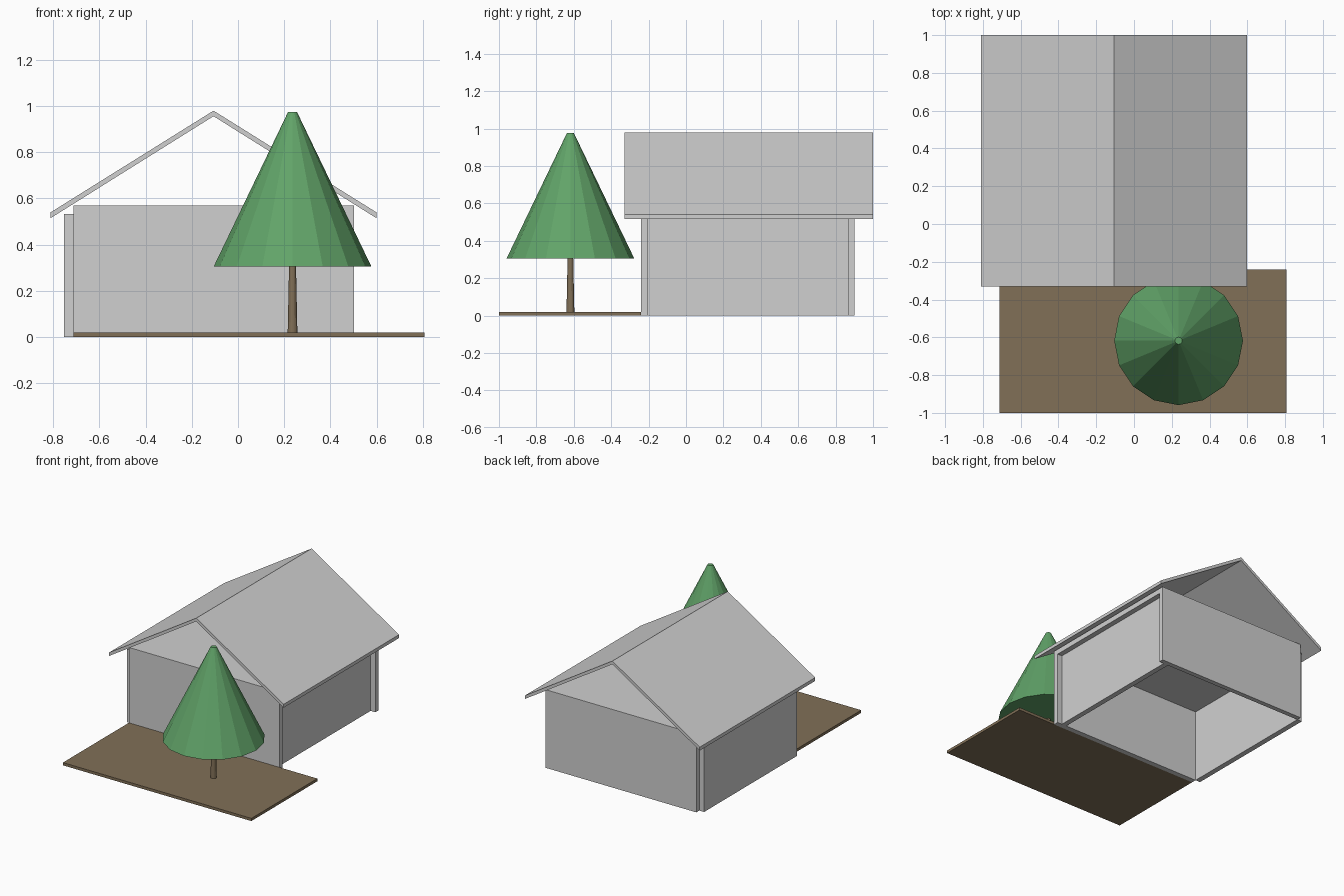
import bpy
import bmesh

cube = bpy.data.objects.get("Cube")
if cube:
    bpy.data.objects.remove(cube, do_unlink=True)


def material(name, rgb):
    m = bpy.data.materials.new(name)
    m.use_nodes = True
    m.diffuse_color = (*rgb, 1)
    m.node_tree.nodes["Principled BSDF"].inputs["Base Color"].default_value = (*rgb, 1)
    return m


GREY = material("light grey", (0.63, 0.63, 0.63))
GREEN = material("leaf green", (0.12, 0.37, 0.14))
BROWN = material("earth brown", (0.22, 0.16, 0.095))


def finish(name, bm, mat):
    bmesh.ops.recalc_face_normals(bm, faces=bm.faces)
    mesh = bpy.data.meshes.new(name)
    bm.to_mesh(mesh)
    bm.free()
    mesh.materials.append(mat)
    obj = bpy.data.objects.new(name, mesh)
    bpy.context.collection.objects.link(obj)
    return obj


def box(name, x, y, z, mat):
    """Box from (min, max) pairs along each axis."""
    bm = bmesh.new()
    bmesh.ops.create_cube(bm, size=1)
    for v in bm.verts:
        v.co = [r[0] if c < 0 else r[1] for c, r in zip(v.co, (x, y, z))]
    return finish(name, bm, mat)


def extrude_profile(name, points, y, mat):
    """Extrude an x-z profile along y."""
    bm = bmesh.new()
    face = bm.faces.new([bm.verts.new((px, y[0], pz)) for px, pz in points])
    new = bmesh.ops.extrude_face_region(bm, geom=[face])["geom"]
    verts = [g for g in new if isinstance(g, bmesh.types.BMVert)]
    bmesh.ops.translate(bm, verts=verts, vec=(0, y[1] - y[0], 0))
    return finish(name, bm, mat)


def cone(name, centre, r_low, r_high, z, mat, sides=16):
    bm = bmesh.new()
    bmesh.ops.create_cone(bm, cap_ends=True, segments=sides, radius1=r_low,
                          radius2=r_high, depth=z[1] - z[0])
    bmesh.ops.translate(bm, verts=bm.verts, vec=(*centre, sum(z) / 2))
    return finish(name, bm, mat)


# House body: end walls, offset side walls and a flat ceiling
WIDTH, INNER_Y = (-0.713, 0.503), (-0.203, 0.865)
CEILING_Z, TOP_Z = 0.532, 0.57
box("front_wall", WIDTH, (-0.24, INNER_Y[0]), (0, TOP_Z), GREY)
box("back_wall", WIDTH, (INNER_Y[1], 0.90), (0, TOP_Z), GREY)
box("right_wall", (-0.752, WIDTH[0]), INNER_Y, (0, CEILING_Z), GREY)
box("left_wall", (0.427, 0.465), INNER_Y, (0, CEILING_Z), GREY)
box("ceiling", WIDTH, INNER_Y, (CEILING_Z, TOP_Z), GREY)

# Gabled roof with open ends
RIDGE, HALF = -0.106, 0.705
roof = [(RIDGE - HALF, 0.54), (RIDGE, 0.98), (RIDGE + HALF, 0.54),
        (RIDGE + HALF, 0.515), (RIDGE, 0.956), (RIDGE - HALF, 0.515)]
extrude_profile("roof", roof, (-0.33, 1.0), GREY)

# Front yard
box("yard", (-0.713, 0.808), (-1.0, -0.24), (0, 0.02), BROWN)

# Tree
TREE = (0.236, -0.618)
cone("tree_trunk", TREE, 0.021, 0.015, (0.02, 0.31), BROWN)
cone("tree_foliage", TREE, 0.341, 0.019, (0.306, 0.975), GREEN)
